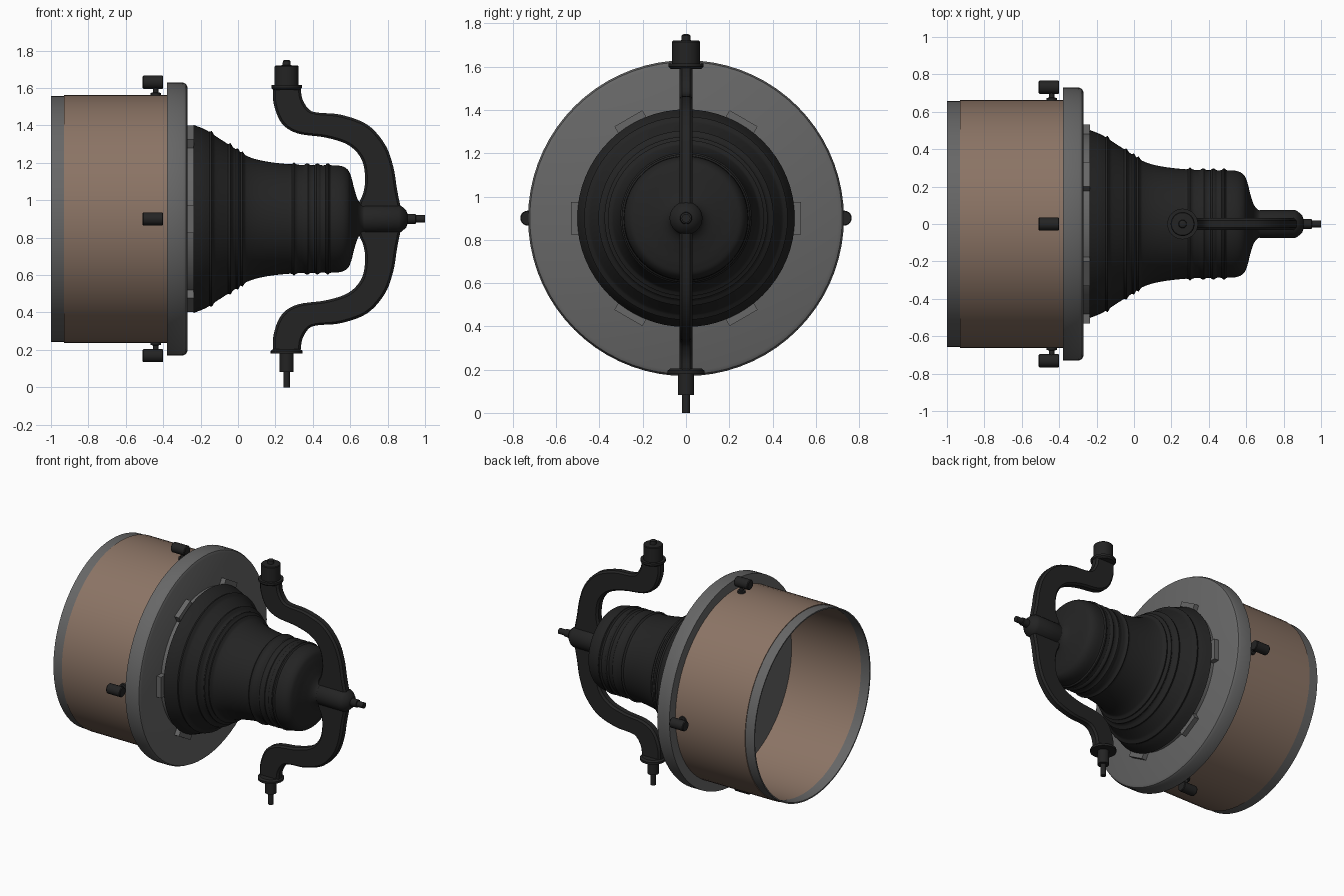
import bpy, bmesh, math
from mathutils import Matrix, Vector

if "Cube" in bpy.data.objects:
    bpy.data.objects.remove(bpy.data.objects["Cube"])

CZ = 0.9  # height of the main axis


def mat(name, c):
    m = bpy.data.materials.new(name)
    m.diffuse_color = (*c, 1)
    m.use_nodes = True
    m.node_tree.nodes["Principled BSDF"].inputs["Base Color"].default_value = m.diffuse_color
    return m


TAN = mat("tan_sheet", (0.26, 0.175, 0.13))
GREY = mat("mid_grey", (0.135, 0.135, 0.135))
BLACK = mat("black_iron", (0.017, 0.017, 0.017))

AXIS_X = Matrix.Translation((0, 0, CZ)) @ Matrix.Rotation(math.pi / 2, 4, 'Y')


def finish(name, bm, material, angle=35):
    bmesh.ops.recalc_face_normals(bm, faces=bm.faces)
    me = bpy.data.meshes.new(name)
    bm.to_mesh(me)
    bm.free()
    ob = bpy.data.objects.new(name, me)
    bpy.context.collection.objects.link(ob)
    me.materials.append(material)
    bpy.ops.object.select_all(action='DESELECT')
    ob.select_set(True)
    bpy.context.view_layer.objects.active = ob
    bpy.ops.object.shade_smooth_by_angle(angle=math.radians(angle))
    return ob


def lathe(name, prof, material, matrix=AXIS_X, n=32, closed=False):
    """Spin (position, radius) pairs round local z; ends are capped unless closed."""
    bm = bmesh.new()
    rings = [[bm.verts.new(matrix @ Vector((r * math.cos(a), r * math.sin(a), h)))
              for a in (2 * math.pi * i / n for i in range(n))] for h, r in prof]
    pairs = list(zip(rings, rings[1:]))
    if closed:
        pairs.append((rings[-1], rings[0]))
    else:
        bm.faces.new(rings[0])
        bm.faces.new(rings[-1])
    for a, b in pairs:
        for i in range(n):
            j = (i + 1) % n
            bm.faces.new((a[i], a[j], b[j], b[i]))
    return finish(name, bm, material)


def spline(pts, steps):
    """Catmull-Rom curve through 2D points."""
    p = [Vector(q) for q in pts]
    p = [2 * p[0] - p[1]] + p + [2 * p[-1] - p[-2]]
    out = []
    for i in range(1, len(p) - 2):
        for s in range(steps):
            t = s / steps
            a, b, c, d = p[i - 1:i + 3]
            out.append(0.5 * (2 * b + (c - a) * t + (2 * a - 5 * b + 4 * c - d) * t * t
                              + (3 * b - a - 3 * c + d) * t ** 3))
    out.append(p[-2])
    return out


# Drum: thin open tan wall with a grey rim band
lathe("drum_wall", [(-0.93, 0.662), (-0.37, 0.662), (-0.37, 0.65), (-0.93, 0.65)],
      TAN, n=72, closed=True)
lathe("drum_rim", [(-1, 0.657), (-0.93, 0.657), (-0.93, 0.648), (-1, 0.648)],
      GREY, n=72, closed=True)

# Flange disc closing the drum, and seat ring for the bell
lathe("flange", [(-0.38, 0.73), (-0.295, 0.73), (-0.278, 0.722), (-0.27, 0.705)], GREY, n=72)
lathe("bell_seat", [(-0.275, 0.487), (-0.235, 0.487)], GREY, n=72)

# Six clips around the bell mouth
for k in range(6):
    bm = bmesh.new()
    bmesh.ops.create_cube(bm, size=1)
    bm.transform(Matrix.Translation((0, 0, CZ)) @ Matrix.Rotation(k * math.pi / 3, 4, 'X')
                 @ Matrix.Translation((-0.255, 0.495, 0)) @ Matrix.Diagonal((0.04, 0.075, 0.15, 1)))
    finish("clip_%d" % (k + 1), bm, GREY)

# Bell: smooth profile with raised rings
base = [(-0.237, 0.503), (-0.17, 0.475), (-0.1, 0.43), (-0.03, 0.385), (0.03, 0.345),
        (0.1, 0.318), (0.2, 0.3), (0.32, 0.29), (0.45, 0.287), (0.54, 0.285), (0.585, 0.265),
        (0.605, 0.225), (0.622, 0.16), (0.64, 0.105), (0.665, 0.075), (0.7, 0.07)]
ridges = [-0.14, -0.04, 0.0, 0.025, 0.30, 0.37, 0.425, 0.48]
bell = [(q.x, q.y + sum(0.013 * math.exp(-((q.x - c) / 0.008) ** 2) for c in ridges))
        for q in spline(base, 12)]
lathe("bell", bell, BLACK, n=64)

# Hub, nut and tip on the axis
lathe("hub", [(0.66, 0.07), (0.68, 0.076), (0.86, 0.076), (0.875, 0.068), (0.9, 0.045),
              (0.905, 0.028), (0.95, 0.026), (0.952, 0.02), (1.0, 0.02)], BLACK)

# Yoke arms: chamfered flat bar lofted between inner and outer edges
inner = [(0.187, 1.605), (0.192, 1.51), (0.235, 1.41), (0.32, 1.357), (0.47, 1.335),
         (0.59, 1.295), (0.66, 1.22), (0.68, 1.12), (0.67, 1.04), (0.645, 0.975), (0.66, 0.9)]
outer = [(0.334, 1.605), (0.345, 1.54), (0.38, 1.485), (0.43, 1.468), (0.55, 1.457),
         (0.69, 1.405), (0.785, 1.3), (0.83, 1.18), (0.85, 1.06), (0.868, 0.97), (0.885, 0.9)]
T, CH = 0.031, 0.013
for name, sign in (("yoke_upper_arm", 1), ("yoke_lower_arm", -1)):
    bm = bmesh.new()
    rings = []
    for a, b in zip(spline(inner, 5), spline(outer, 5)):
        d = (b - a).normalized() * CH
        sec = [(a, -T + CH), (a + d, -T), (b - d, -T), (b, -T + CH),
               (b, T - CH), (b - d, T), (a + d, T), (a, T - CH)]
        rings.append([bm.verts.new((p.x, y, CZ + sign * (p.y - CZ))) for p, y in sec])
    for r, s in zip(rings, rings[1:]):
        for i in range(8):
            j = (i + 1) % 8
            bm.faces.new((r[i], r[j], s[j], s[i]))
    bm.faces.new(rings[0])
    bm.faces.new(rings[-1])
    finish(name, bm, BLACK)

# Pivot fittings at the yoke ends
UP = Matrix.Translation((0.26, 0, 0))
lathe("top_collar", [(1.59, 0.072), (1.6, 0.082), (1.615, 0.082)], BLACK, UP)
lathe("top_pivot", [(1.61, 0.064), (1.715, 0.064), (1.72, 0.06), (1.722, 0.022),
                    (1.745, 0.02), (1.75, 0.012)], BLACK, UP)
lathe("bottom_collar", [(0.18, 0.085), (0.195, 0.085), (0.205, 0.072)], BLACK, UP)
lathe("bottom_pivot", [(0, 0.018), (0.083, 0.018), (0.083, 0.038), (0.185, 0.038)], BLACK, UP)

# Four thumb knobs on stems around the drum
for k in range(4):
    spin = Matrix.Translation((0, 0, CZ)) @ Matrix.Rotation(k * math.pi / 2, 4, 'X')
    lathe("knob_stem_%d" % (k + 1), [(0.65, 0.027), (0.674, 0.027), (0.676, 0.014), (0.72, 0.014)],
          BLACK, spin @ Matrix.Translation((-0.44, 0, 0)), n=16)
    lathe("knob_%d" % (k + 1), [(-0.51, 0.031), (-0.505, 0.035), (-0.405, 0.035), (-0.4, 0.031)],
          BLACK, spin @ Matrix.Translation((0, 0, 0.731)) @ Matrix.Rotation(math.pi / 2, 4, 'Y'), n=20)
